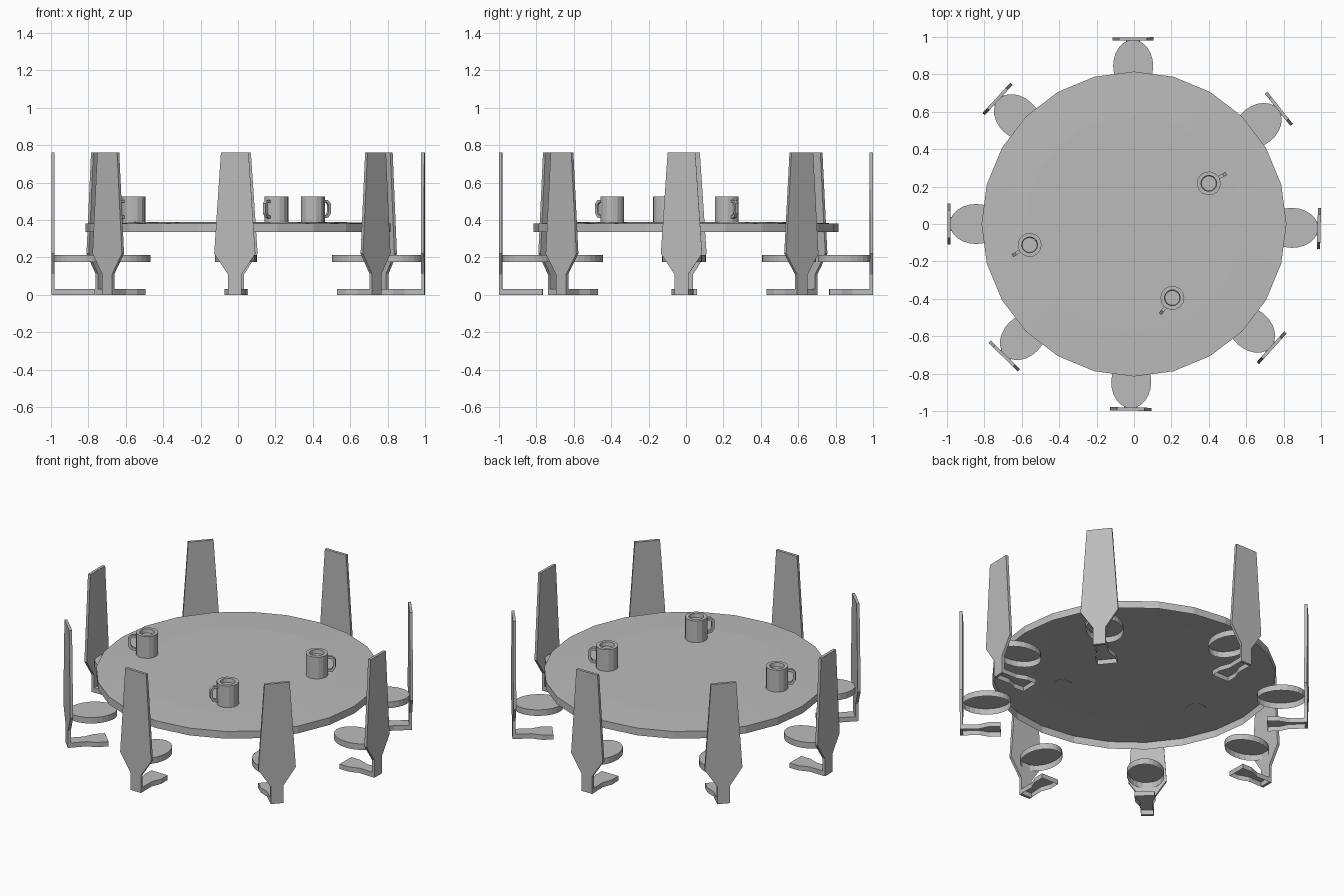
import bpy, bmesh
from math import sin, cos, pi, radians
from mathutils import Matrix, Vector

cube = bpy.data.objects.get("Cube")
if cube:
    bpy.data.objects.remove(cube, do_unlink=True)

grey = bpy.data.materials.new("plain grey")
grey.use_nodes = True
COLOUR = (0.5, 0.5, 0.5, 1)
grey.diffuse_color = COLOUR
grey.node_tree.nodes["Principled BSDF"].inputs["Base Color"].default_value = COLOUR


def to_mesh(name, bm):
    bmesh.ops.recalc_face_normals(bm, faces=bm.faces)
    mesh = bpy.data.meshes.new(name)
    bm.to_mesh(mesh)
    bm.free()
    mesh.materials.append(grey)
    return mesh


def place(name, mesh, matrix=Matrix()):
    ob = bpy.data.objects.new(name, mesh)
    ob.matrix_world = matrix
    bpy.context.collection.objects.link(ob)
    return ob


def oval(rx, ry, n, cx=0):
    return [(cx + rx * cos(2 * pi * i / n), ry * sin(2 * pi * i / n)) for i in range(n)]


def mirrored(half):
    """Close a half outline of (along, half width) points across its axis."""
    return half + [(a, -w) for a, w in reversed(half)]


def loft(name, rings, cap_start=True, cap_end=True):
    """Bridge a list of equal point rings into one skin."""
    bm = bmesh.new()
    loops = [[bm.verts.new(p) for p in ring] for ring in rings]
    n = len(loops[0])
    for a, b in zip(loops, loops[1:]):
        for i in range(n):
            j = (i + 1) % n
            bm.faces.new((a[i], a[j], b[j], b[i]))
    if cap_start:
        bm.faces.new(loops[0])
    if cap_end:
        bm.faces.new(loops[-1])
    return bm


def shell(name, outline, z0, z1):
    """Slab without an underside; normals point outward and up."""
    bm = loft(name, [[(x, y, z) for x, y in outline] for z in (z0, z1)])
    bmesh.ops.recalc_face_normals(bm, faces=bm.faces)
    bm.faces.ensure_lookup_table()
    under = [f for f in bm.faces if f.normal.z < -0.9]
    bmesh.ops.delete(bm, geom=under, context='FACES_ONLY')
    mesh = bpy.data.meshes.new(name)
    bm.to_mesh(mesh)
    bm.free()
    mesh.materials.append(grey)
    return mesh


def turned(name, profile, n, cap_start):
    return loft(name, [[(x, y, z) for x, y in oval(r, r, n)] for r, z in profile], cap_start)


# Round table top: slightly raised middle, hollow beneath
bm = turned("table_top", [(0.815, 0.335), (0.815, 0.381), (0.58, 0.388)], 24, False)
place("table_top", to_mesh("table_top", bm))

# Chair parts, drawn facing the table from +x
seat = shell("seat", oval(0.14, 0.107, 24, 0.845), 0.175, 0.213)
foot = shell("foot", mirrored([(0.985, 0.037), (0.89, 0.035), (0.83, 0.058), (0.765, 0.058)]), 0, 0.03)
back_outline = mirrored([(0, 0.037), (0.11, 0.037), (0.22, 0.11), (0.76, 0.074)])
back = to_mesh("back", loft("back", [[(x, w, z) for z, w in back_outline] for x in (0.981, 0.998)]))

for i, angle in enumerate((-1.4, 38.5, 90.3, 137.5, 180, 225.5, 269, 318)):
    turn = Matrix.Rotation(radians(angle), 4, 'Z')
    for name, mesh in (("seat", seat), ("foot", foot), ("backrest", back)):
        place(f"chair_{i + 1}_{name}", mesh, turn)

# Mug: faceted body with a shallow well at the top
body = to_mesh("mug_body", turned("mug_body", [
    (0.064, 0.386), (0.064, 0.525), (0.043, 0.525), (0.04, 0.5)], 14, True))

# Mug handle: square bar swept along a rounded hook
path = [(0.055, 0.5), (0.085, 0.5), (0.1, 0.485), (0.1, 0.44), (0.088, 0.42), (0.055, 0.415)]
rings = []
for i, p in enumerate(path):
    a, b = path[max(i - 1, 0)], path[min(i + 1, len(path) - 1)]
    along = Vector((b[0] - a[0], 0, b[1] - a[1])).normalized()
    side = along.cross(Vector((0, 1, 0))) * 0.008
    centre, wide = Vector((p[0], 0, p[1])), Vector((0, 0.009, 0))
    rings.append([centre + side + wide, centre + side - wide,
                  centre - side - wide, centre - side + wide])
handle = to_mesh("mug_handle", loft("mug_handle", rings))

for i, (x, y, angle) in enumerate(((0.4, 0.217, 30), (-0.558, -0.112, 212), (0.205, -0.395, 233))):
    spot = Matrix.Translation((x, y, 0)) @ Matrix.Rotation(radians(angle), 4, 'Z')
    place(f"mug_{i + 1}_body", body, spot)
    place(f"mug_{i + 1}_handle", handle, spot)
